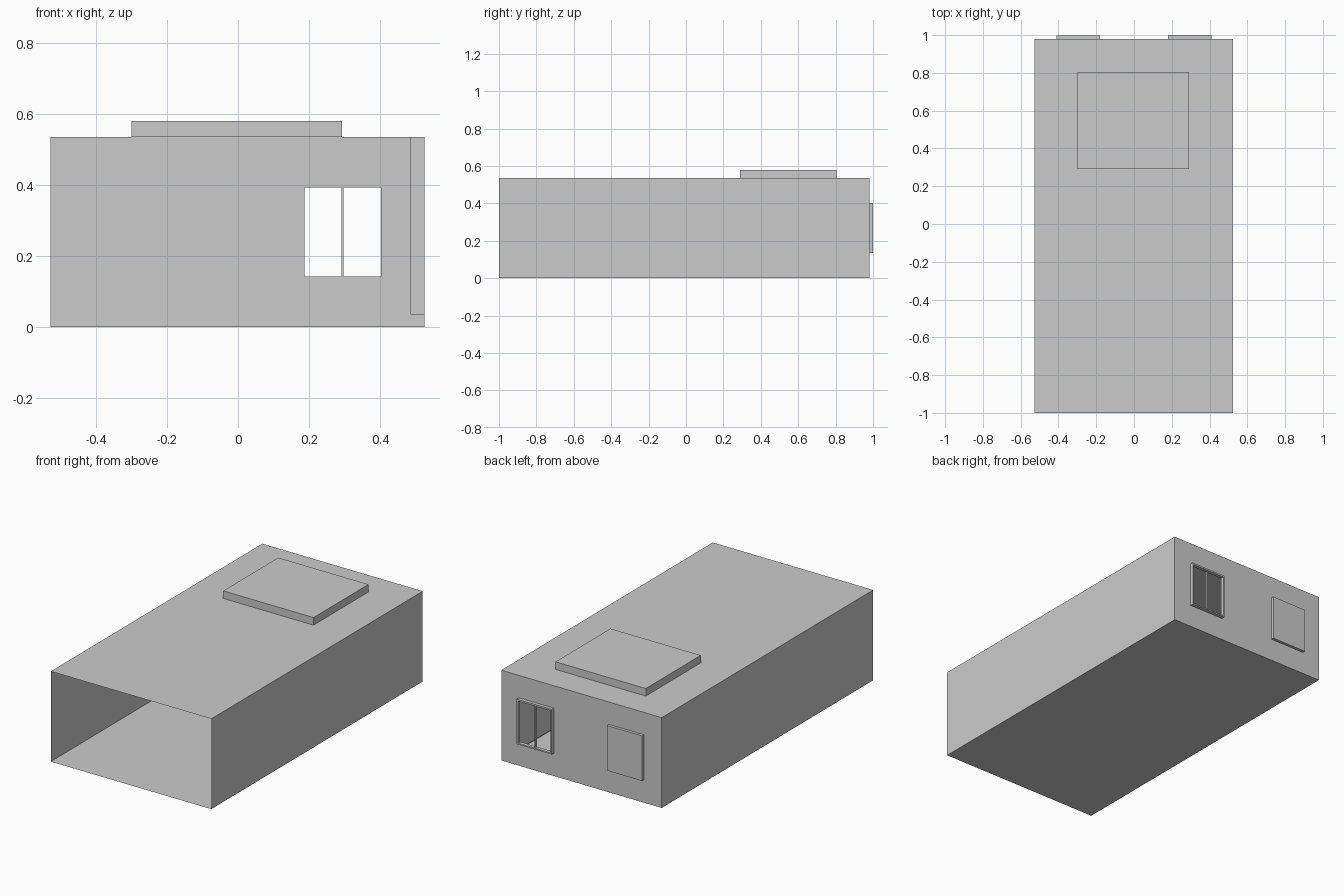
import bpy
import bmesh

cube = bpy.data.objects.get("Cube")
if cube:
    bpy.data.objects.remove(cube, do_unlink=True)

# One plain grey for every part
grey = bpy.data.materials.new("plain_grey")
grey.use_nodes = True
colour = (0.6, 0.6, 0.6, 1)
grey.diffuse_color = colour
grey.node_tree.nodes["Principled BSDF"].inputs["Base Color"].default_value = colour


def finish(name, bm):
    mesh = bpy.data.meshes.new(name)
    bm.to_mesh(mesh)
    bm.free()
    mesh.materials.append(grey)
    obj = bpy.data.objects.new(name, mesh)
    bpy.context.collection.objects.link(obj)
    return obj


def add_box(bm, x, y, z):
    made = bmesh.ops.create_cube(bm, size=1)["verts"]
    for v in made:
        for axis, (low, high) in enumerate((x, y, z)):
            v.co[axis] = high if v.co[axis] > 0 else low
    return made


def box(name, x, y, z):
    bm = bmesh.new()
    add_box(bm, x, y, z)
    return finish(name, bm)


LEFT, RIGHT = 0.525, -0.527
FRONT, BACK = -1.0, 0.98
ROOF = 0.535
WIN_X, WIN_Z = (0.18, 0.41), (0.135, 0.402)
PANE_X, PANE_Z = (0.187, 0.402), (0.143, 0.392)

# Thin shell, open at the front and without its back sheet
bm = bmesh.new()
add_box(bm, (RIGHT, LEFT), (FRONT, BACK), (0, ROOF))
ends = [f for f in bm.faces if abs(f.normal.y) > 0.5]
bmesh.ops.delete(bm, geom=ends, context="FACES_ONLY")
finish("shell", bm)

# Back wall, laid out as a grid of panels around the window opening
bm = bmesh.new()
xs = (RIGHT, *PANE_X, LEFT)
zs = (0, *PANE_Z, ROOF)
grid = [[bm.verts.new((x, BACK, z)) for x in xs] for z in zs]
for r in range(3):
    for c in range(3):
        if (r, c) != (1, 1):
            bm.faces.new((grid[r][c], grid[r + 1][c],
                          grid[r + 1][c + 1], grid[r][c + 1]))
bmesh.ops.dissolve_limit(bm, angle_limit=0.01, verts=bm.verts, edges=bm.edges)
finish("back_wall", bm)

# Window frame with a centre bar
bm = bmesh.new()
depth = (BACK - 0.001, 1.0)
for x in ((WIN_X[0], PANE_X[0]), (PANE_X[1], WIN_X[1])):
    add_box(bm, x, depth, WIN_Z)
for z in ((WIN_Z[0], PANE_Z[0]), (PANE_Z[1], WIN_Z[1])):
    add_box(bm, PANE_X, depth, z)
add_box(bm, (0.291, 0.297), (BACK, 0.992), PANE_Z)
finish("window_frame", bm)

# Closed hatch beside the window
box("back_hatch", (-WIN_X[1], -WIN_X[0]), (BACK - 0.001, 0.997), WIN_Z)

# Raised roof cover
box("roof_cover", (-0.30, 0.292), (0.29, 0.805), (ROOF, 0.58))

# Inner lining along the left wall
box("side_lining", (0.485, LEFT - 0.001), (0.445, BACK - 0.002), (0.035, ROOF - 0.001))
